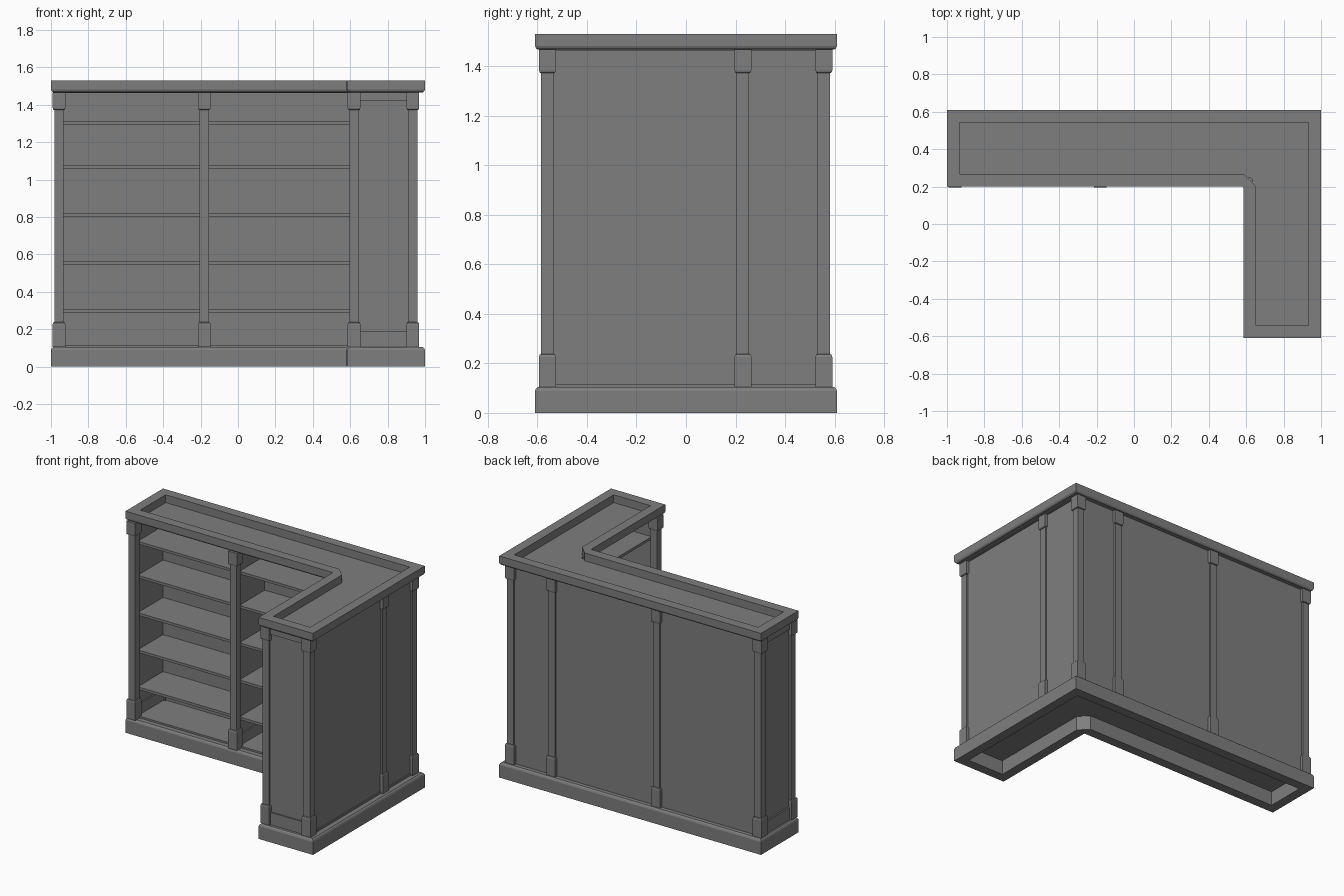
import bpy
import bmesh

cube = bpy.data.objects.get("Cube")
if cube:
    bpy.data.objects.remove(cube, do_unlink=True)

GREY = (0.21, 0.21, 0.21, 1)
mat = bpy.data.materials.new("painted grey")
mat.use_nodes = True
mat.diffuse_color = GREY
mat.node_tree.nodes["Principled BSDF"].inputs["Base Color"].default_value = GREY


def loft(name, rings, closed=False):
    """Skin a stack of (outline, height) rings; closed joins last to first, else caps both."""
    bm = bmesh.new()
    loops = [[bm.verts.new((x, y, z)) for x, y in pts] for pts, z in rings]
    pairs = list(zip(loops, loops[1:]))
    if closed:
        pairs.append((loops[-1], loops[0]))
    else:
        bm.faces.new(loops[0])
        bm.faces.new(loops[-1])
    for a, b in pairs:
        for i in range(len(a)):
            j = (i + 1) % len(a)
            bm.faces.new((a[i], a[j], b[j], b[i]))
    bmesh.ops.recalc_face_normals(bm, faces=bm.faces)
    mesh = bpy.data.meshes.new(name)
    bm.to_mesh(mesh)
    bm.free()
    mesh.materials.append(mat)
    obj = bpy.data.objects.new(name, mesh)
    bpy.context.collection.objects.link(obj)
    return obj


def rect(x0, x1, y0, y1):
    return [(x0, y0), (x1, y0), (x1, y1), (x0, y1)]


def box(name, x0, x1, y0, y1, z0, z1):
    return loft(name, [(rect(x0, x1, y0, y1), z0), (rect(x0, x1, y0, y1), z1)])


def ell(d, k=0.005):
    """L-shaped outline inset by d, with its inner corner cut by k."""
    x, y = 0.585 + d, 0.2 + d
    return [(-1 + d, y), (x - k, y), (x, y - k), (x, -0.61 + d),
            (1 - d, -0.61 + d), (1 - d, 0.61 - d), (-1 + d, 0.61 - d)]


BASE, TOP, HEIGHT = 0.105, 1.467, 1.53
INNER = ell(0.067, 0.064)

# Hollow plinth and raised counter rim
loft("base_plinth", [(ell(0), 0), (ell(0), 0.088), (ell(0.004), 0.098), (ell(0.012), BASE),
                     (INNER, BASE), (INNER, 0)], closed=True)
loft("counter_rim", [(ell(0), HEIGHT), (ell(0), 1.482), (ell(0.004), 1.473), (ell(0.012), TOP),
                     (INNER, TOP), (INNER, HEIGHT)], closed=True)

# Boards closing the bottom and the counter tray
for name, z0, z1 in (("bottom_board", 0.1, 0.117), ("counter_board", 1.463, 1.476)):
    loft(name, [(ell(0.045), z0), (ell(0.045), z1)])

# Posts with a wider foot and head block
XS = (-0.957, -0.18, 0.62, 0.935)
FRONT, MID, BACK = -0.56, 0.23, 0.557
POST = ((0.034, BASE), (0.034, 0.226), (0.031, 0.235), (0.025, 0.238),
        (0.025, 1.372), (0.031, 1.375), (0.034, 1.384), (0.034, TOP))
spots = [(x, y) for x in XS for y in (MID, BACK)] + [(x, FRONT) for x in XS[2:]]
for x, y in spots:
    loft("post", [(rect(x - h, x + h, y - h, y + h), z) for h, z in POST])

# Back panel of the long run and outer panel of the wing
box("back_panel", XS[0], XS[3], 0.535, 0.57, BASE, TOP)
box("wing_outer_panel", 0.91, 0.948, FRONT, BACK, BASE, TOP)


# Framed panels: thin sheet with a thicker rail at bottom and top
def framed_panel(name, x0, x1, y0, y1):
    along_x = x1 > x0
    for part, t, z0, z1 in (("sheet", 0.01, BASE, TOP), ("bottom_rail", 0.02, BASE, 0.19),
                            ("top_rail", 0.02, 1.42, TOP)):
        dx, dy = (0, t) if along_x else (t, 0)
        box(name + "_" + part, x0 - dx, x1 + dx, y0 - dy, y1 + dy, z0, z1)


framed_panel("left_end", XS[0], XS[0], MID, BACK)
framed_panel("middle_divider", XS[1], XS[1], MID, BACK)
framed_panel("corner_divider", XS[2], XS[2], MID, BACK)
framed_panel("wing_divider", XS[2], XS[3], MID, MID)
framed_panel("wing_end", XS[2], XS[3], FRONT, FRONT)

# Shelves in the two long bays and the wing bay
for z in (0.3, 0.555, 0.812, 1.07, 1.305):
    for name, x0, x1, y0, y1 in (("left_bay_shelf", XS[0], XS[1], 0.258, 0.54),
                                 ("right_bay_shelf", XS[1], XS[2], 0.258, 0.54),
                                 ("wing_shelf", 0.648, 0.92, FRONT, MID)):
        box(name, x0, x1, y0, y1, z - 0.009, z + 0.009)
